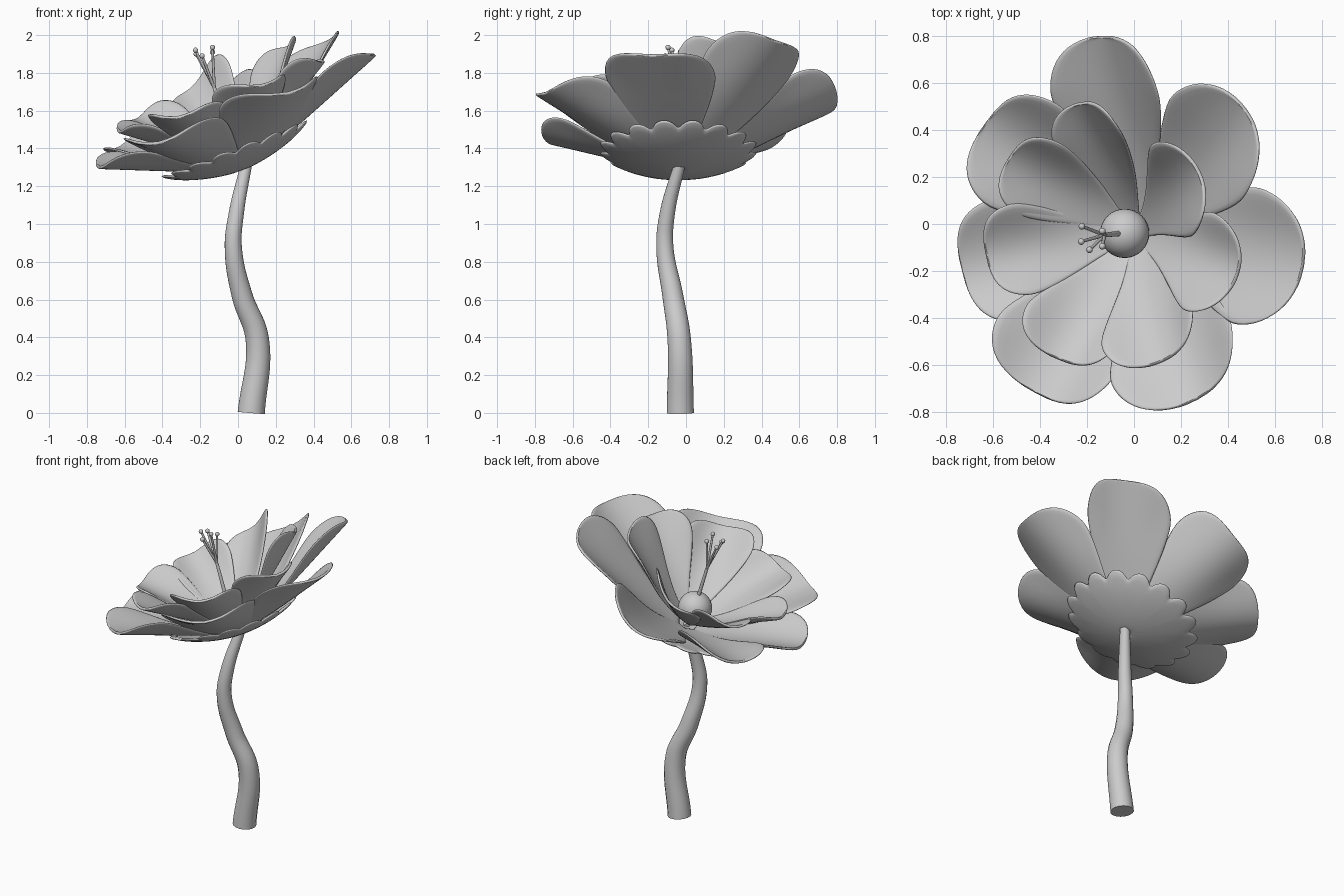
import bpy, bmesh
from math import sin, cos, pi, radians
from mathutils import Vector, Matrix

if "Cube" in bpy.data.objects:
    bpy.data.objects.remove(bpy.data.objects["Cube"])

# Flower head frame: leans towards -x
TILT = radians(21)
HEAD = Matrix.Translation((0.03, -0.04, 1.27)) @ Matrix.Rotation(-TILT, 4, 'Y')


def grid_object(name, rows, closed, thick):
    bm = bmesh.new()
    vs = [[bm.verts.new(HEAD @ Vector(p)) for p in row] for row in rows]
    n = len(rows[0])
    for a, b in zip(vs, vs[1:]):
        for i in range(n if closed else n - 1):
            j = (i + 1) % n
            bm.faces.new((a[i], a[j], b[j], b[i]))
    bmesh.ops.remove_doubles(bm, verts=bm.verts, dist=0.0005)
    bmesh.ops.recalc_face_normals(bm, faces=bm.faces)
    for f in bm.faces:
        f.smooth = True
    me = bpy.data.meshes.new(name)
    bm.to_mesh(me)
    bm.free()
    ob = bpy.data.objects.new(name, me)
    bpy.context.collection.objects.link(ob)
    s = ob.modifiers.new("thickness", 'SOLIDIFY')
    s.thickness, s.offset = thick, 0
    sub = ob.modifiers.new("smooth", 'SUBSURF')
    sub.levels = sub.render_levels = 1
    return ob


def petal(name, az, length, height, half, cup, base, twist=0.0):
    # spoon outline: widening neck, then a rounded end
    prof = []
    for i in range(9):
        t = i / 8
        s = t * t * (3 - 2 * t)
        prof.append((0.66 * t, 0.2 + 0.8 * (0.55 * t + 0.45 * s)))
    for i in range(1, 8):
        a = i / 7 * pi / 2
        prof.append((0.66 + 0.34 * sin(a), max(cos(a), 0) ** 0.8))
    rows = []
    c, s = cos(radians(az)), sin(radians(az))
    for u, w in prof:
        row = []
        for k in range(11):
            v = -1 + k / 5
            q = v * w
            r = base[0] + (length - base[0]) * u
            y = q * half
            h = base[1] + (height - base[1]) * u ** 1.1
            h += cup * (q * q - 0.2 * q ** 6) * min(1, 0.3 + u) + twist * q * (0.2 + 0.8 * u)
            row.append((r * c - y * s, r * s + y * c, h))
        rows.append(row)
    return grid_object(name, rows, False, 0.016)


# Outer petals: azimuth, reach, rise, half width, cup, twist
outer = [(91, .84, .42, .27, .15, -.07), (38, .85, .49, .28, .13, -.02),
         (-9, .88, .335, .30, .12, -.02), (-62, .80, .31, .30, .16, -.04),
         (-118, .77, .31, .29, .16, -.04), (-167, .72, .30, .27, .13, -.03),
         (140, .74, .36, .28, .16, -.03)]
for i, (a, l, h, w, c, t) in enumerate(outer):
    petal(f"outer_petal_{i + 1}", a, l, h, w, c, (0.05, 0.04), t)

# Inner petals
inner = [(97, .56, .53, .19, .16, -.10), (29, .54, .54, .22, .15, -.02),
         (-16, .62, .40, .22, .14, -.03), (-65, .60, .40, .22, .14, -.04),
         (-112, .58, .40, .22, .14, -.04), (-170, .545, .44, .20, .13, -.03),
         (142, .53, .47, .19, .13, -.03)]
for i, (a, l, h, w, c, t) in enumerate(inner):
    petal(f"inner_petal_{i + 1}", a, l, h, w, c, (0.05, 0.09), t)

# Scalloped calyx dish
rows = []
for t in (0.02, 0.2, 0.45, 0.7, 0.85, 1.0):
    row = []
    for k in range(128):
        a = 2 * pi * k / 128
        edge = 0.365 + 0.06 * abs(sin(8 * a)) ** 0.7 * t ** 6
        r = edge * t
        row.append((r * cos(a), r * sin(a), 0.025 + 0.115 * (r / 0.42) ** 2))
    rows.append(row)
grid_object("calyx", rows, True, 0.02)


def tube(name, pts, radius):
    cu = bpy.data.curves.new(name, 'CURVE')
    cu.dimensions = '3D'
    cu.bevel_depth, cu.bevel_resolution, cu.use_fill_caps = radius, 6, True
    cu.resolution_u = 10
    sp = cu.splines.new('BEZIER')
    sp.bezier_points.add(len(pts) - 1)
    for b, (x, y, z, r) in zip(sp.bezier_points, pts):
        b.co, b.radius = (x, y, z), r
        b.handle_left_type = b.handle_right_type = 'AUTO'
    ob = bpy.data.objects.new(name, cu)
    bpy.context.collection.objects.link(ob)


def ball(name, loc, r, seg=32):
    bpy.ops.mesh.primitive_uv_sphere_add(segments=seg, ring_count=seg // 2, radius=r, location=loc)
    bpy.context.object.name = name
    bpy.ops.object.shade_smooth()


# Curved tapering stem
tube("stem", [(.07, -.03, 0, .073), (.102, -.036, .39, .063), (.022, -.070, .62, .056),
              (-.025, -.112, .88, .046), (-.01, -.1, 1.05, .041), (.043, -.035, 1.31, .031)], 1.0)

# Flower centre and stamens
ball("flower_centre", (-0.04, -0.04, 1.43), 0.105)
fork = (-0.125, -0.047, 1.72)
tube("stamen_stalk", [(-.06, -.04, 1.5, 1), (*fork, .8)], 0.012)
tips = [(-.222, -.01, 1.90), (-.225, -.075, 1.92), (-.19, -.11, 1.89),
        (-.135, -.095, 1.935), (-.135, -.03, 1.91)]
for i, t in enumerate(tips):
    mid = [(f * .55 + p * .45) for f, p in zip(fork, t)]
    tube(f"stamen_{i + 1}", [(*fork, 1), (*mid, .9), (*t, .8)], 0.008)
    ball(f"anther_{i + 1}", t, 0.014, 16)
